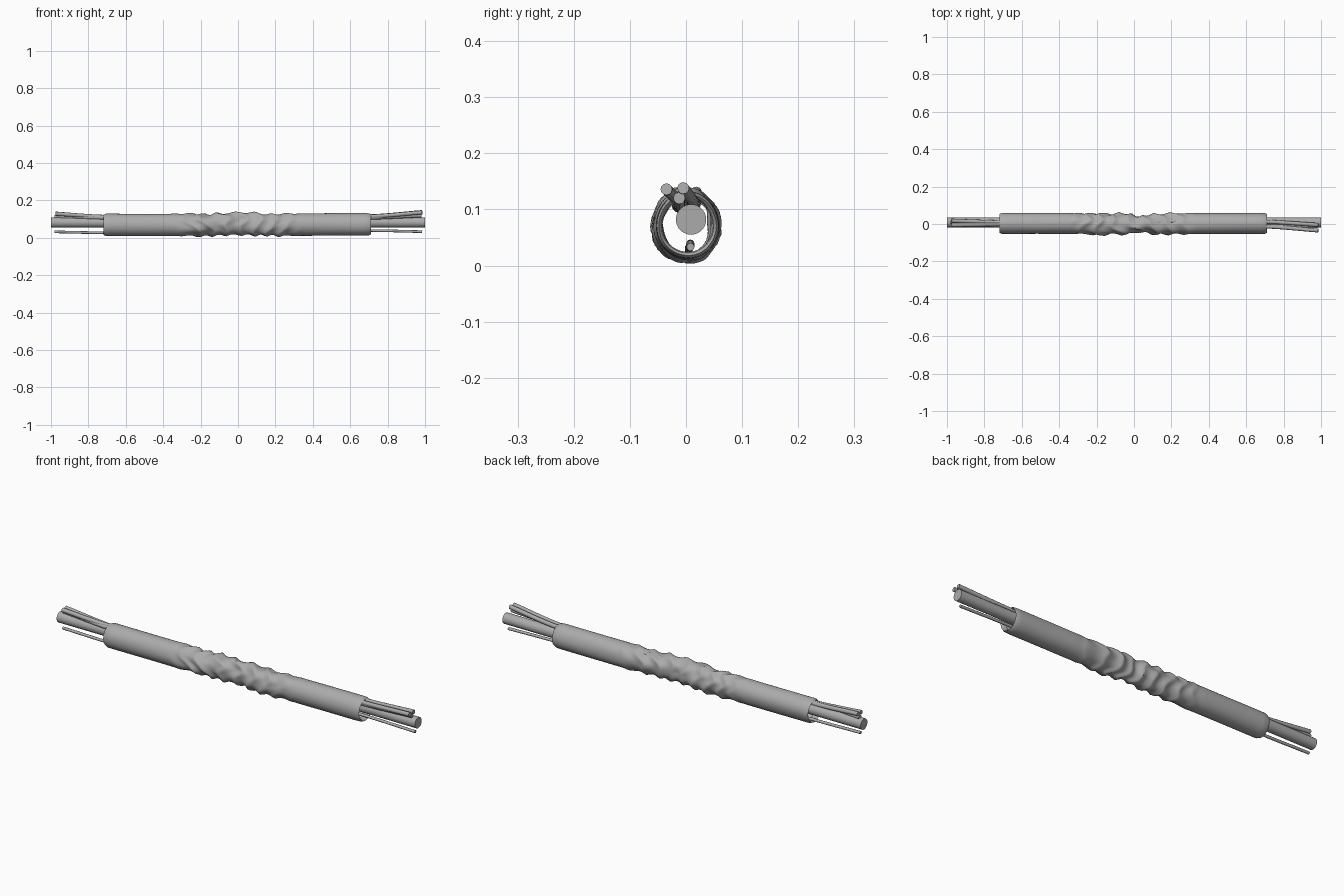
import bpy, bmesh, math
from mathutils import Vector, noise

if "Cube" in bpy.data.objects:
    bpy.data.objects.remove(bpy.data.objects["Cube"])

grey = bpy.data.materials.new("mid_grey")
grey.diffuse_color = (0.41, 0.41, 0.41, 1)
grey.use_nodes = True
grey.node_tree.nodes["Principled BSDF"].inputs["Base Color"].default_value = grey.diffuse_color


def finish(obj, angle=40):
    obj.data.materials.append(grey)
    bpy.ops.object.select_all(action='DESELECT')
    obj.select_set(True)
    bpy.context.view_layer.objects.active = obj
    bpy.ops.object.shade_smooth_by_angle(angle=math.radians(angle))


def cable(name, points, radius):
    """Round capped cable running through a few points."""
    curve = bpy.data.curves.new(name, 'CURVE')
    curve.dimensions = '3D'
    curve.bevel_depth = radius
    curve.bevel_resolution = 4
    curve.use_fill_caps = True
    curve.resolution_u = 8
    spline = curve.splines.new('BEZIER')
    spline.bezier_points.add(len(points) - 1)
    for bp, p in zip(spline.bezier_points, points):
        bp.co = p
        bp.handle_left_type = bp.handle_right_type = 'AUTO'
    obj = bpy.data.objects.new(name, curve)
    bpy.context.collection.objects.link(obj)
    bpy.ops.object.select_all(action='DESELECT')
    obj.select_set(True)
    bpy.context.view_layer.objects.active = obj
    bpy.ops.object.convert(target='MESH')
    finish(bpy.context.view_layer.objects.active)


def sleeve_point(x, a, scale):
    """Cloth tube: straight at the ends, bunched into slanted folds mid-way."""
    c, s = math.cos(a), math.sin(a)
    env = max(0.0, min(1.0, (0.38 - abs(x)) / 0.2))
    env = env * env * (3 - 2 * env)
    warp = noise.noise(Vector((x * 4, c * 0.9, s * 0.9)))
    phase = x * 40 + 1.1 * math.sin(a + 0.8 + x * 5) + 2.2 * warp
    ridge = 1 - 2 * abs(math.sin(phase))
    big = noise.noise(Vector((x * 9, c * 1.1 + 7, s * 1.1)))
    fold = env * (0.0055 * ridge + 0.008 * big)
    waist = -0.012 * math.exp(-((x - 0.03) / 0.05) ** 2)
    soft = 0.002 * noise.noise(Vector((x * 3, c, s + 4)))
    ry = (0.056 + fold + waist + soft) * scale
    rz = (0.060 + fold + soft) * scale
    cz = 0.069 + 0.006 * math.exp(-(x / 0.1) ** 2) + 0.005 * max(0, x)
    return x, ry * c + 0.003 * (1 - env), max(0.002, cz + rz * s)


# Sleeve, with its rims turned inwards
stations = [(-0.69, 0.80), (-0.712, 0.83), (-0.719, 0.90), (-0.705, 1.0)]
stations += [(-0.68 + 0.04 * i, 1.0) for i in range(8)]
stations += [(-0.37 + 0.0075 * i, 1.0) for i in range(99)]
stations += [(0.40 + 0.04 * i, 1.0) for i in range(8)]
stations += [(0.70, 0.98), (0.71, 0.91), (0.705, 0.83), (0.68, 0.80)]
SEG = 48
bm = bmesh.new()
rings = [[bm.verts.new(sleeve_point(x, 2 * math.pi * j / SEG, sc))
          for j in range(SEG)] for x, sc in stations]
for r0, r1 in zip(rings, rings[1:]):
    for j in range(SEG):
        k = (j + 1) % SEG
        bm.faces.new((r0[j], r0[k], r1[k], r1[j]))
bmesh.ops.recalc_face_normals(bm, faces=bm.faces)
mesh = bpy.data.meshes.new("cloth_sleeve")
bm.to_mesh(mesh)
bm.free()
sleeve = bpy.data.objects.new("cloth_sleeve", mesh)
bpy.context.collection.objects.link(sleeve)
finish(sleeve, 50)

# Main rigid pipe
bpy.ops.mesh.primitive_cylinder_add(vertices=32, radius=0.027, depth=2.0,
                                    location=(0, 0.009, 0.082),
                                    rotation=(0, math.pi / 2, 0))
pipe = bpy.context.object
pipe.name = "main_pipe"
finish(pipe)

# Loose cables above the pipe and the thin one below it
cable("upper_cable_front", [(-0.975, 0.018, 0.130), (-0.7, 0.008, 0.110),
                            (0, -0.008, 0.110), (0.7, -0.013, 0.114),
                            (0.985, -0.035, 0.136)], 0.0105)
cable("upper_cable_back", [(-0.975, -0.006, 0.129), (-0.7, 0.0, 0.112),
                           (0, 0.012, 0.114), (0.7, 0.012, 0.115),
                           (0.985, -0.005, 0.138)], 0.0105)
cable("upper_cable_middle", [(-0.98, 0.012, 0.112), (-0.7, -0.008, 0.108),
                             (0, -0.014, 0.106), (0.7, -0.012, 0.108),
                             (0.98, -0.012, 0.120)], 0.0105)
cable("lower_wire", [(-0.98, 0.005, 0.032), (-0.7, 0.005, 0.027),
                     (0, 0.006, 0.033), (0.7, 0.008, 0.039),
                     (0.985, 0.008, 0.033)], 0.007)
